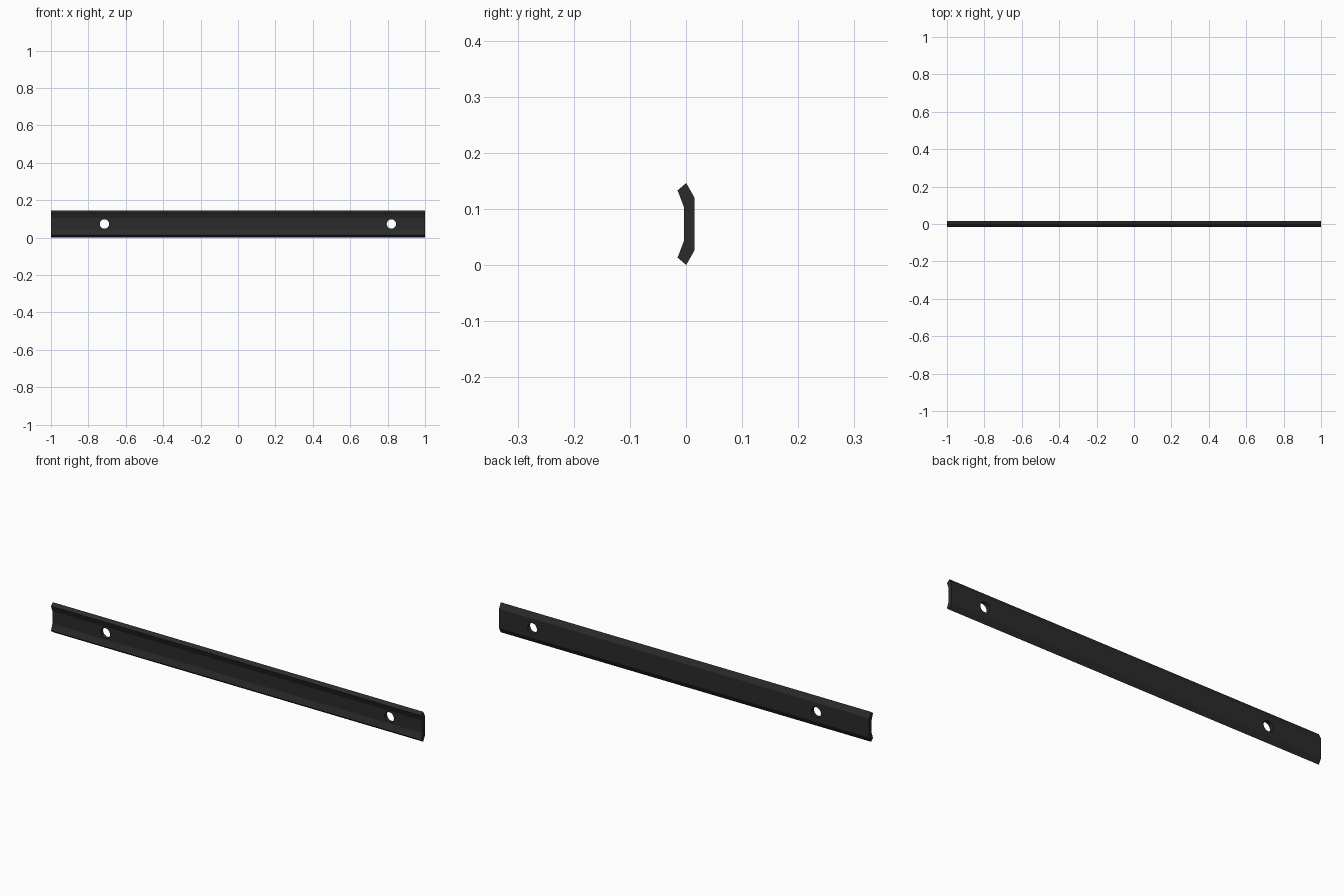
import bpy, bmesh, math
from mathutils import Matrix

if "Cube" in bpy.data.objects:
    bpy.data.objects.remove(bpy.data.objects["Cube"])

HALF = 1.0
MID_Z = 0.073
HOLES = (-0.714, 0.82)
HOLE_RADIUS = 0.025

black = bpy.data.materials.new("matte black")
black.diffuse_color = (0.024, 0.024, 0.024, 1)
black.use_nodes = True
black.node_tree.nodes["Principled BSDF"].inputs["Base Color"].default_value = black.diffuse_color


def make_object(name, bm):
    bmesh.ops.recalc_face_normals(bm, faces=bm.faces)
    mesh = bpy.data.meshes.new(name)
    bm.to_mesh(mesh)
    bm.free()
    mesh.materials.append(black)
    obj = bpy.data.objects.new(name, mesh)
    bpy.context.collection.objects.link(obj)
    return obj


# Rail: shallow channel profile (y, height from middle), mirrored and extruded along x
upper = [(0.015, 0.047), (0.0005, 0.073), (-0.015, 0.060), (-0.004, 0.031)]
profile = upper + [(y, -h) for y, h in reversed(upper)]
bm = bmesh.new()
end = bm.faces.new([bm.verts.new((-HALF, y, MID_Z + h)) for y, h in profile])
ext = bmesh.ops.extrude_face_region(bm, geom=[end], use_keep_orig=True)
bmesh.ops.translate(bm, vec=(2 * HALF, 0, 0),
                    verts=[v for v in ext["geom"] if isinstance(v, bmesh.types.BMVert)])
rail = make_object("rail", bm)

# Cutters for the two screw holes
bm = bmesh.new()
for x in HOLES:
    bmesh.ops.create_cone(
        bm, cap_ends=True, segments=32, radius1=HOLE_RADIUS, radius2=HOLE_RADIUS, depth=0.2,
        matrix=Matrix.Translation((x, 0, MID_Z)) @ Matrix.Rotation(math.pi / 2, 4, "X"))
cutter = make_object("hole_cutter", bm)
cutter.hide_render = True

cut = rail.modifiers.new("screw holes", "BOOLEAN")
cut.operation = "DIFFERENCE"
cut.solver = "EXACT"
cut.object = cutter

# Apply the cut, then drop the cutter
bpy.context.view_layer.objects.active = rail
rail.select_set(True)
bpy.ops.object.modifier_apply(modifier=cut.name)
bpy.data.objects.remove(cutter)
bpy.ops.object.shade_smooth_by_angle(angle=math.radians(20))
